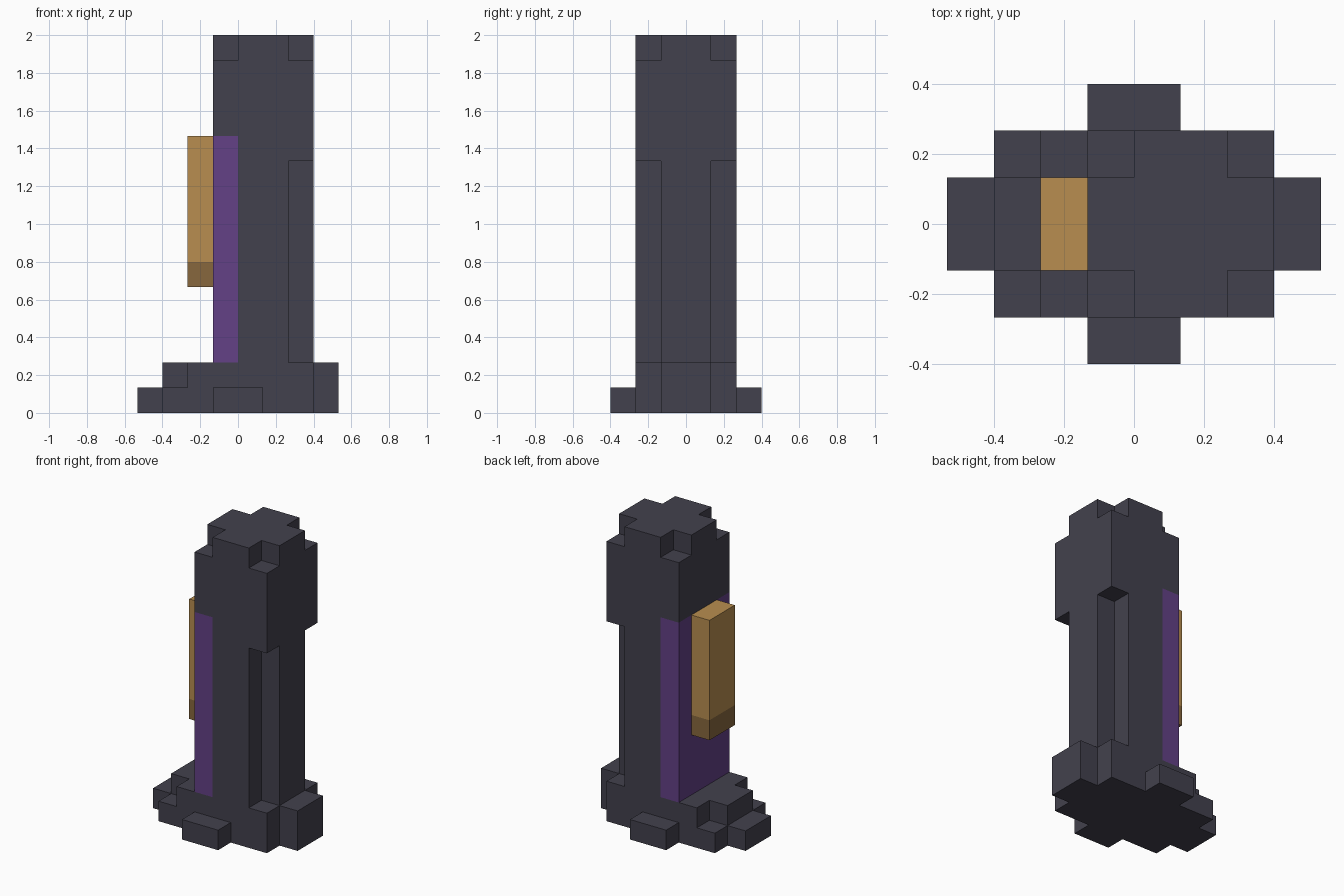
import bpy
import bmesh

UNIT = 2 / 15  # edge of one block

cube = bpy.data.objects.get("Cube")
if cube:
    bpy.data.objects.remove(cube, do_unlink=True)


def material(name, rgb):
    mat = bpy.data.materials.new(name)
    mat.use_nodes = True
    mat.diffuse_color = (*rgb, 1)
    bsdf = mat.node_tree.nodes["Principled BSDF"]
    bsdf.inputs["Base Color"].default_value = (*rgb, 1)
    bsdf.inputs["Roughness"].default_value = 0.9
    return mat


def prism(name, mat, bottom, top, side):
    """Extrude a footprint, given by its back half and mirrored in y, in block units."""
    outline = side + [(x, -y) for x, y in reversed(side)]
    bm = bmesh.new()
    base = bm.faces.new([bm.verts.new((x * UNIT, y * UNIT, bottom * UNIT))
                         for x, y in outline])
    new = bmesh.ops.extrude_face_region(bm, geom=[base], use_keep_orig=True)["geom"]
    bmesh.ops.translate(bm, vec=(0, 0, (top - bottom) * UNIT),
                        verts=[v for v in new if isinstance(v, bmesh.types.BMVert)])
    bmesh.ops.recalc_face_normals(bm, faces=bm.faces)
    mesh = bpy.data.meshes.new(name)
    bm.to_mesh(mesh)
    bm.free()
    mesh.materials.append(mat)
    obj = bpy.data.objects.new(name, mesh)
    bpy.context.collection.objects.link(obj)
    return obj


stone = material("dark slate", (0.055, 0.053, 0.075))
purple = material("purple", (0.125, 0.052, 0.24))
gold = material("gold", (0.48, 0.27, 0.08))
brown = material("brown", (0.242, 0.136, 0.048))

# Stepped foot
prism("foot_lower", stone, 0, 1,
      [(-4, 1), (-3, 1), (-3, 2), (-1, 2), (-1, 3),
       (1, 3), (1, 2), (3, 2), (3, 1), (4, 1)])
prism("foot_upper", stone, 1, 2,
      [(-3, 1), (-2, 1), (-2, 2), (3, 2), (3, 1), (4, 1)])

# Shaft with recessed corners, and the collar above them
prism("shaft", stone, 2, 10, [(0, 2), (2, 2), (2, 1), (3, 1)])
prism("collar", stone, 10, 11, [(0, 2), (3, 2)])

# Head and its notched cap
prism("head", stone, 11, 14, [(-1, 2), (3, 2)])
prism("cap", stone, 14, 15,
      [(-1, 1), (0, 1), (0, 2), (2, 2), (2, 1), (3, 1)])

# Coloured panel and the bar mounted on it
prism("side_panel", purple, 2, 11, [(-1, 2), (0, 2)])
prism("bar", gold, 6, 11, [(-2, 1), (-1, 1)])
prism("bar_tip", brown, 5, 6, [(-2, 1), (-1, 1)])
